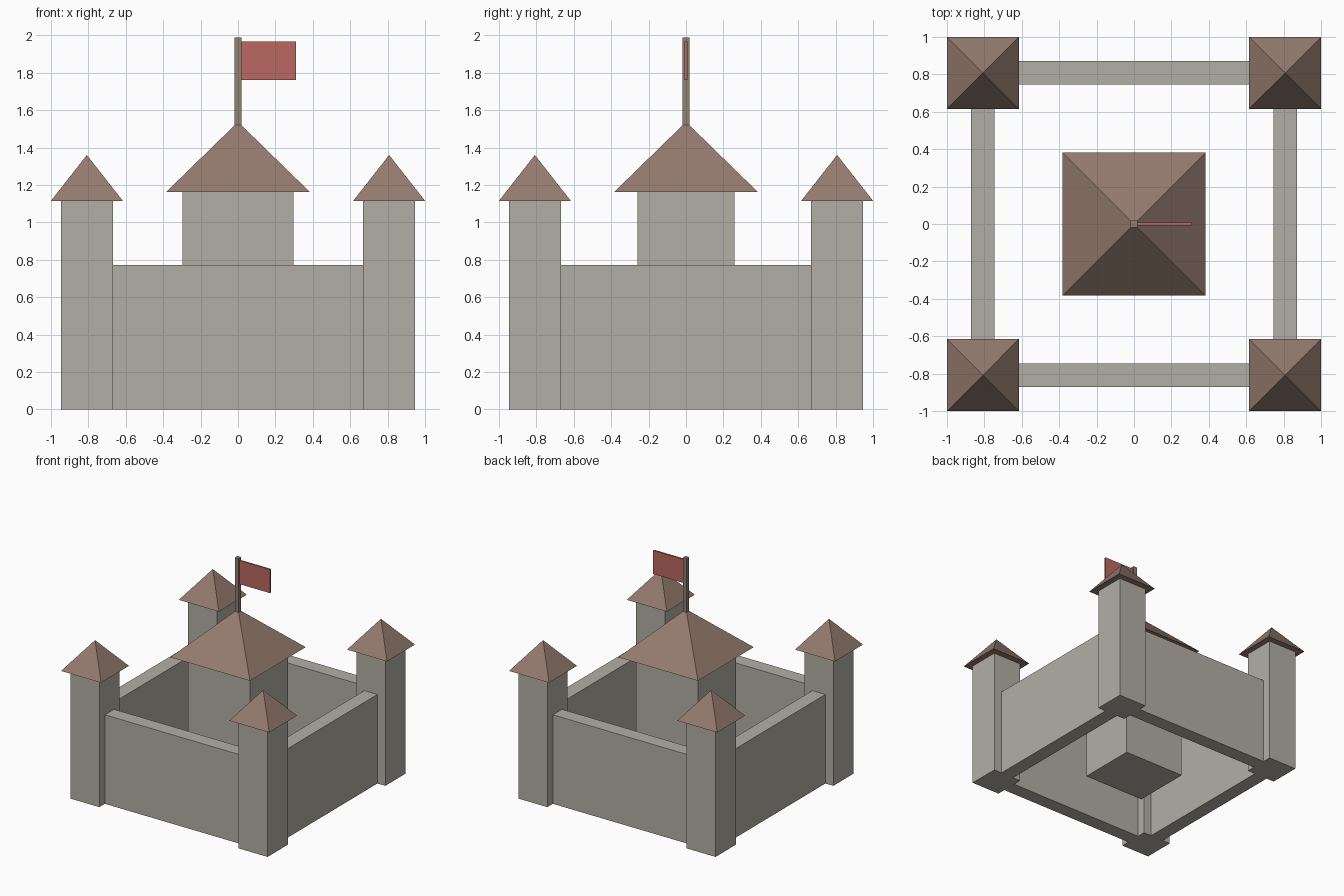
import bpy, math

if "Cube" in bpy.data.objects:
    bpy.data.objects.remove(bpy.data.objects["Cube"])


def material(name, rgb):
    m = bpy.data.materials.new(name)
    m.diffuse_color = (*rgb, 1)
    m.use_nodes = True
    m.node_tree.nodes["Principled BSDF"].inputs["Base Color"].default_value = m.diffuse_color
    return m


STONE = material("stone", (0.45, 0.43, 0.38))
TILE = material("roof_tile", (0.30, 0.20, 0.16))
WOOD = material("wood", (0.28, 0.22, 0.17))
CLOTH = material("cloth", (0.50, 0.14, 0.12))


def box(name, x, y, z, mat):
    """Box from (min, max) pairs on each axis."""
    spans = (x, y, z)
    bpy.ops.mesh.primitive_cube_add(size=1, location=[(a + b) / 2 for a, b in spans])
    ob = bpy.context.object
    ob.name = name
    ob.scale = [b - a for a, b in spans]
    bpy.ops.object.transform_apply(location=False, rotation=False, scale=True)
    ob.data.materials.append(mat)


def pyramid(name, x, y, half, z0, z1):
    """Square roof with a closed underside."""
    bpy.ops.mesh.primitive_cone_add(vertices=4, radius1=half * math.sqrt(2), radius2=0,
                                    depth=z1 - z0, location=(x, y, (z0 + z1) / 2),
                                    rotation=(0, 0, math.pi / 4))
    ob = bpy.context.object
    ob.name = name
    bpy.ops.object.transform_apply(location=False, rotation=True, scale=False)
    ob.data.materials.append(TILE)


C = 0.808        # tower and wall centre line
T = 0.139        # tower half width
W = 0.063        # wall half thickness
L = C - T + 0.02 # wall half length, slightly set into the towers

# Corner towers with roofs
for sx, nx in ((-1, "left"), (1, "right")):
    for sy, ny in ((-1, "front"), (1, "back")):
        x, y = sx * C, sy * C
        box(f"{ny}_{nx}_tower", (x - T, x + T), (y - T, y + T), (0, 1.115), STONE)
        pyramid(f"{ny}_{nx}_tower_roof", x, y, 0.192, 1.115, 1.36)

# Curtain walls
for s, n_x, n_y in ((-1, "left", "front"), (1, "right", "back")):
    across = (s * C - W, s * C + W)
    box(f"{n_y}_wall", (-L, L), across, (0, 0.773), STONE)
    box(f"{n_x}_wall", across, (-L, L), (0, 0.773), STONE)

# Central keep
box("keep", (-0.297, 0.297), (-0.26, 0.26), (0, 1.163), STONE)
pyramid("keep_roof", 0, 0, 0.383, 1.163, 1.537)

# Flagpole and flag
box("flagpole", (-0.018, 0.018), (-0.018, 0.018), (1.5, 1.987), WOOD)
box("flag", (0.014, 0.311), (-0.007, 0.007), (1.762, 1.967), CLOTH)
